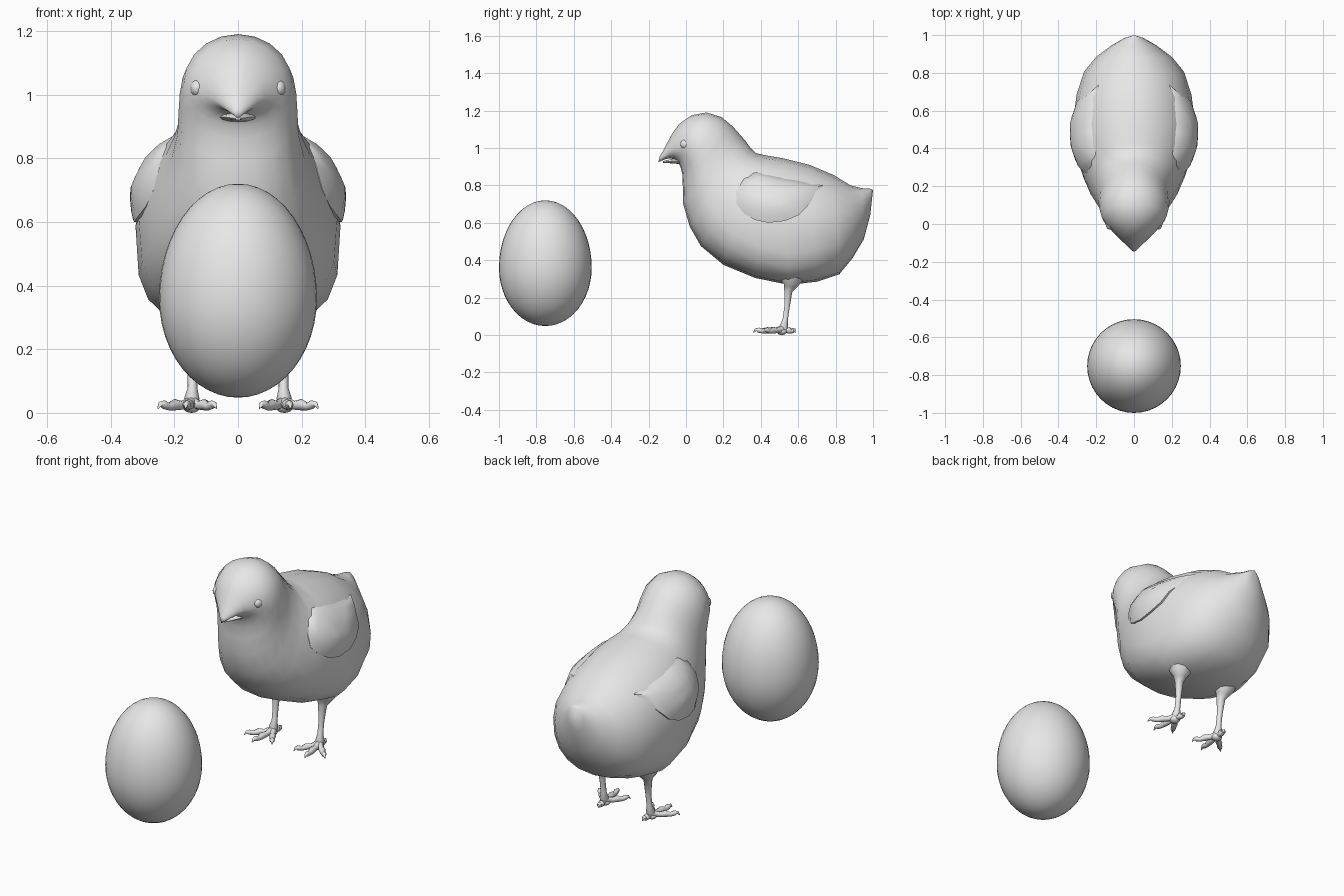
import bpy, bmesh, math
from mathutils import Vector
from mathutils.bvhtree import BVHTree

if "Cube" in bpy.data.objects:
    bpy.data.objects.remove(bpy.data.objects["Cube"])

GREY = bpy.data.materials.new("pale grey")
GREY.diffuse_color = (0.8, 0.8, 0.8, 1)
GREY.use_nodes = True
GREY.node_tree.nodes["Principled BSDF"].inputs["Base Color"].default_value = GREY.diffuse_color


def finish(name, bm, angle=50):
    bmesh.ops.recalc_face_normals(bm, faces=bm.faces)
    me = bpy.data.meshes.new(name)
    bm.to_mesh(me)
    ob = bpy.data.objects.new(name, me)
    bpy.context.collection.objects.link(ob)
    me.materials.append(GREY)
    bpy.ops.object.select_all(action='DESELECT')
    ob.select_set(True)
    bpy.context.view_layer.objects.active = ob
    bpy.ops.object.shade_smooth_by_angle(angle=math.radians(angle))
    return bm


def loft(name, rings, start=None, end=None, angle=50):
    """Skin closed rings of points, with pointed or flat ends."""
    bm = bmesh.new()
    loops = [[bm.verts.new(p) for p in r] for r in rings]
    n = len(loops[0])
    for a, b in zip(loops, loops[1:]):
        for i in range(n):
            j = (i + 1) % n
            bm.faces.new((a[i], a[j], b[j], b[i]))
    for ring, tip in ((loops[0], start), (loops[-1], end)):
        if tip is None:
            bm.faces.new(ring)
        else:
            v = bm.verts.new(tip)
            for i in range(n):
                bm.faces.new((ring[i], ring[(i + 1) % n], v))
    return finish(name, bm, angle)


def tube(name, path, sides=8):
    """Round limb along points (x, y, z, radius)."""
    pts = [Vector(p[:3]) for p in path]
    rings = []
    for k, p in enumerate(pts):
        d = (pts[min(k + 1, len(pts) - 1)] - pts[max(k - 1, 0)]).normalized()
        u = d.cross(Vector((0, 0, 1)) if abs(d.z) < 0.8 else Vector((0, 1, 0))).normalized()
        v = d.cross(u)
        rings.append([p + path[k][3] * (u * math.cos(t) + v * math.sin(t))
                      for t in (2 * math.pi * i / sides for i in range(sides))])
    loft(name, rings)


def ball(name, radius, scale, centre):
    bm = bmesh.new()
    bmesh.ops.create_uvsphere(bm, u_segments=12, v_segments=8, radius=radius)
    bmesh.ops.scale(bm, verts=bm.verts, vec=scale)
    bmesh.ops.translate(bm, verts=bm.verts, vec=centre)
    finish(name, bm)


# egg: turned profile, fuller at the bottom
rings = []
for k in range(1, 24):
    t = math.pi * k / 24
    c = -math.cos(t)
    z = 0.36 + c * (0.312 if c < 0 else 0.36)
    r = 0.248 * math.sin(t)
    rings.append([(r * math.cos(a), -0.752 + r * math.sin(a), z)
                  for a in (2 * math.pi * i / 40 for i in range(40))])
loft("egg", rings, (0, -0.752, 0.048), (0, -0.752, 0.72))

# body, head and upper beak: top (y, z), bottom (y, z), half width, lower fullness, upper pinch
SECTIONS = [
    (0.985, 0.782, 0.985, 0.64, 0.05, 1, 1),
    (0.94, 0.785, 0.95, 0.51, 0.12, 1, 1),
    (0.88, 0.80, 0.89, 0.41, 0.20, 0.95, 1),
    (0.79, 0.855, 0.82, 0.325, 0.265, 0.85, 1),
    (0.66, 0.91, 0.70, 0.285, 0.305, 0.72, 1),
    (0.52, 0.945, 0.55, 0.268, 0.322, 0.62, 1),
    (0.43, 0.96, 0.37, 0.305, 0.312, 0.68, 1),
    (0.375, 0.972, 0.20, 0.375, 0.28, 0.78, 1),
    (0.345, 1.0, 0.08, 0.475, 0.24, 0.85, 1),
    (0.32, 1.035, 0.02, 0.58, 0.21, 0.9, 1),
    (0.29, 1.07, -0.015, 0.70, 0.19, 0.95, 1),
    (0.25, 1.115, -0.017, 0.79, 0.187, 1, 1),
    (0.19, 1.165, -0.02, 0.86, 0.183, 1, 1),
    (0.11, 1.19, -0.03, 0.90, 0.17, 1, 1),
    (0.03, 1.175, -0.035, 0.91, 0.145, 1, 1),
    (-0.035, 1.13, -0.04, 0.922, 0.116, 1, 1.15),
    (-0.075, 1.075, -0.06, 0.938, 0.088, 1, 1.3),
    (-0.102, 1.025, -0.085, 0.945, 0.062, 1, 1.35),
    (-0.122, 0.985, -0.11, 0.94, 0.038, 1, 1.2),
    (-0.14, 0.957, -0.135, 0.93, 0.016, 1, 1),
]
rings = []
for ty, tz, by, bz, w, p, pinch in SECTIONS:
    top, bot = Vector((0, ty, tz)), Vector((0, by, bz))
    mid = bot.lerp(top, 0.47 if pinch == 1 else 0.4)
    ring = []
    for i in range(20):
        a = 2 * math.pi * i / 20
        c, s = math.cos(a), math.sin(a)
        if s < 0:
            c, s = math.copysign(abs(c) ** p, c), -abs(s) ** p
        else:
            c = math.copysign(abs(c) ** pinch, c)
        q = mid + (top - mid) * s if s > 0 else mid + (mid - bot) * s
        ring.append(q + Vector((w * c, 0, 0)))
    rings.append(ring)
body = loft("body", rings, (0, 1.0, 0.775), (0, -0.148, 0.925))
surface = BVHTree.FromBMesh(body)

# lower beak, given as y, z, half width, half height
loft("lower_beak", [[(w * math.cos(a), y, z + h * math.sin(a))
                     for a in (2 * math.pi * i / 12 for i in range(12))]
                    for y, z, w, h in ((-0.03, 0.93, 0.06, 0.016), (-0.08, 0.929, 0.036, 0.011),
                                       (-0.122, 0.925, 0.008, 0.005))])

# wings: domed shells lying on the body sides, melting into the shoulder
WING = [(0.37, 0.87), (0.31, 0.835), (0.268, 0.77), (0.27, 0.70), (0.31, 0.65), (0.37, 0.615),
        (0.44, 0.60), (0.53, 0.61), (0.60, 0.64), (0.65, 0.69), (0.735, 0.80), (0.62, 0.82), (0.49, 0.845)]
CENTRE = Vector((0.46, 0.74))
for side, label in ((1, "right"), (-1, "left")):
    def on_body(q, lift):
        hit = surface.ray_cast(Vector((1, q.x, q.y)), Vector((-1, 0, 0)))[0]
        return Vector((side * ((hit.x if hit else 0.2) + lift), q.x, q.y))
    rings = []
    for scale, lift in ((1, -0.02), (1, 0.012), (0.8, 0.022), (0.5, 0.032), (0.25, 0.036)):
        rings.append([])
        for pt in WING:
            q = CENTRE.lerp(Vector(pt), scale)
            loose = (pt[0] > 0.36 and pt[1] < 0.8) or scale < 1
            rings[-1].append(on_body(q, lift if loose else min(lift, 0.002)))
    loft(label + "_wing", rings, on_body(CENTRE, -0.02), on_body(CENTRE, 0.037), 40)

for s, label in ((1, "right"), (-1, "left")):
    # eye, a soft bump on the head
    ball(label + "_eye", 0.03, (0.75, 1, 0.9), (s * 0.128, 0.0, 1.02))

    # leg, flaring into the belly
    tube(label + "_leg", [(s * 0.15, 0.565, 0.34, 0.075), (s * 0.15, 0.562, 0.285, 0.056),
                          (s * 0.148, 0.556, 0.262, 0.036), (s * 0.145, 0.547, 0.235, 0.023),
                          (s * 0.143, 0.54, 0.15, 0.015), (s * 0.143, 0.53, 0.08, 0.015),
                          (s * 0.145, 0.523, 0.045, 0.024), (s * 0.145, 0.52, 0.015, 0.015)], 10)

    # toes, each with a knuckle and a curved claw
    for toe, ex, ey in (("inner", 0.068, 0.40), ("middle", 0.165, 0.36),
                        ("outer", 0.252, 0.415), ("back", 0.138, 0.585)):
        steps = ((0, 0.034, 0.02), (0.3, 0.024, 0.014), (0.5, 0.026, 0.018), (0.68, 0.02, 0.012),
                 (0.82, 0.026, 0.014), (0.92, 0.028, 0.008), (1, 0.014, 0.002))
        tube(label + "_" + toe + "_toe",
             [(s * (0.145 + (ex - 0.145) * t), 0.52 + (ey - 0.52) * t, max(z, r), r) for t, z, r in steps])
    ball(label + "_foot_pad", 0.028, (1, 1, 0.7), (s * 0.146, 0.512, 0.0196))
